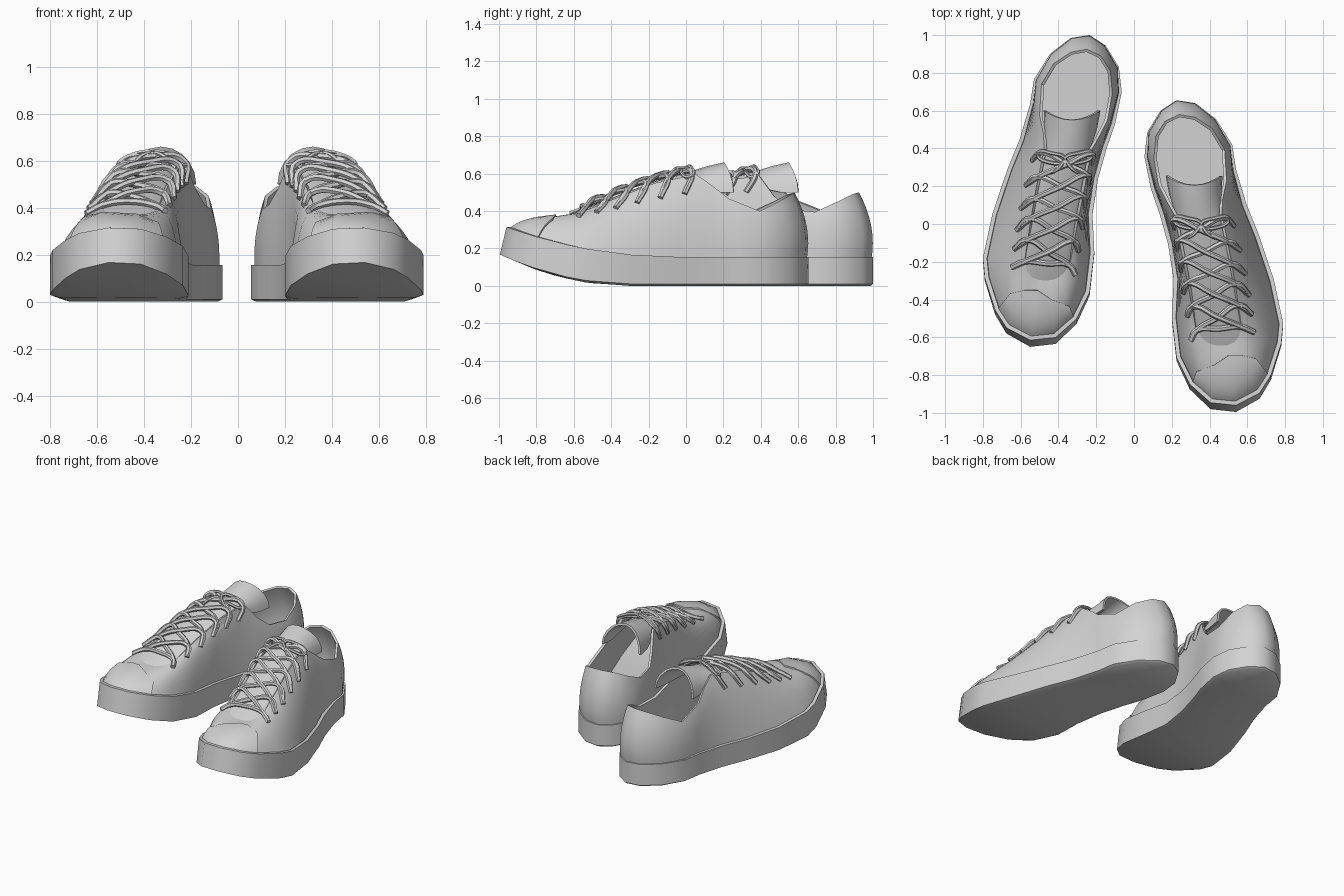
import bpy, bmesh, math
from mathutils import Vector

cube = bpy.data.objects.get("Cube")
if cube:
    bpy.data.objects.remove(cube, do_unlink=True)

grey = bpy.data.materials.new("plain grey")
grey.use_nodes = True
grey.diffuse_color = (0.65, 0.65, 0.65, 1)
grey.node_tree.nodes["Principled BSDF"].inputs["Base Color"].default_value = (0.65, 0.65, 0.65, 1)

# Sole outline, anticlockwise from the heel: down the inner side, round the toe, up the outer side
OUTLINE = [(.235, 1), (.15, .945), (.08, .83), (.065, .7), (.1, .53), (.145, .4),
           (.19, .24), (.22, .05), (.21, -.16), (.235, -.38), (.305, -.53), (.415, -.635),
           (.55, -.65), (.675, -.58), (.735, -.48), (.79, -.3), (.8, -.19), (.75, .05),
           (.67, .29), (.605, .45), (.55, .635), (.53, .765), (.445, .9), (.335, .985)]
# Matching points on the collar and lacing edge
RIM = [(.25, .925, .5), (.175, .89, .49), (.125, .81, .45), (.115, .69, .395),
       (.14, .55, .41), (.18, .47, .48), (.225, .39, .59), (.26, .2, .56),
       (.3, 0, .49), (.34, -.22, .395), (.4, -.27, .375), (.44, -.28, .37),
       (.5, -.28, .37), (.54, -.27, .375), (.56, -.24, .385), (.58, -.2, .4),
       (.55, 0, .48), (.52, .18, .55), (.475, .4, .595), (.48, .48, .54),
       (.5, .575, .465), (.49, .74, .4), (.425, .85, .455), (.335, .91, .49)]
RIM = [Vector(p) for p in RIM]
COUNT = len(OUTLINE)
# How far up the upper the toe cap reaches at each outline point
CAP_POINTS = range(10, 15)
CAP_REACH = [.35, .7, .84, .78, .5]


def toe_lift(y):
    return .32 * max(0, .05 - y) ** 2


def edge_lift(y):
    return .177 * max(0, .3 - y) ** 2


def ramp(value):
    return min(1, max(0, value))


def heel(y):
    return ramp((y - .45) / .4)


def inset(ring, width, drop=0):
    """Move a ring inward, less so round the heel."""
    result = []
    for i, p in enumerate(ring):
        along = ring[(i + 1) % COUNT] - ring[i - 1]
        inward = Vector((-along.y, along.x, 0)).normalized()
        result.append(p + inward * width * (1 - .6 * heel(p.y)) - Vector((0, 0, drop)))
    return result


sole_low = [Vector((x, y, toe_lift(y) + .01)) for x, y in OUTLINE]
sole_high = [Vector((x, y + .22 * edge_lift(y), .155 + edge_lift(y))) for x, y in OUTLINE]
foot_ring = inset(sole_high, .024, .015)


def surface(i, t):
    """Point on the upper: i runs round the shoe, t from sole to rim."""
    k = int(i) % COUNT
    n = (k + 1) % COUNT
    f = i - int(i)
    low = foot_ring[k].lerp(foot_ring[n], f)
    rim = RIM[k].lerp(RIM[n], f)
    back = heel(low.y)
    toe = ramp((-.2 - low.y) / .3)
    width = (rim - low).xy.length
    bulge = low + (rim - low) * (.4 - .15 * toe - .9 * back)
    bulge.z = low.z + (rim.z - low.z) * min(1.04, .85 - width + .5 * toe - .3 * back)
    return low.lerp(bulge, t).lerp(bulge.lerp(rim, t), t)


def place(p, side):
    if side == "right":
        return Vector((-p.x, p.y, p.z))
    return Vector((p.x - .01, p.y - .345, p.z))


def finish(name, data, thickness=0, offset=-1):
    """Bake modifiers or bevels to a mesh, then shade and colour it."""
    temp = bpy.data.objects.new(name + "_draft", data)
    bpy.context.collection.objects.link(temp)
    if thickness:
        shell = temp.modifiers.new("shell", "SOLIDIFY")
        shell.thickness = thickness
        shell.offset = offset
    graph = bpy.context.evaluated_depsgraph_get()
    mesh = bpy.data.meshes.new_from_object(temp.evaluated_get(graph))
    bpy.data.objects.remove(temp, do_unlink=True)
    mesh.shade_smooth()
    mesh.set_sharp_from_angle(angle=math.radians(48))
    mesh.materials.clear()
    mesh.materials.append(grey)
    bpy.context.collection.objects.link(bpy.data.objects.new(name, mesh))


def loft(name, rows, side, closed=False, capped=False, thickness=0, offset=-1):
    bm = bmesh.new()
    grid = [[bm.verts.new(place(p, side)) for p in row] for row in rows]
    n = len(rows[0])
    for a, b in zip(grid, grid[1:]):
        for i in range(n if closed else n - 1):
            j = (i + 1) % n
            bm.faces.new((a[i], a[j], b[j], b[i]))
    if capped:
        # Cross strips from the inner side to the outer side
        for ring in (grid[0], grid[-1]):
            for i in range(n // 2):
                corners = [ring[i], ring[i + 1], ring[n - i - 1], ring[-i]]
                bm.faces.new(list(dict.fromkeys(corners)))
        bmesh.ops.recalc_face_normals(bm, faces=bm.faces)
    elif side == "right":
        bmesh.ops.reverse_faces(bm, faces=bm.faces)
    mesh = bpy.data.meshes.new(name)
    bm.to_mesh(mesh)
    bm.free()
    finish(name, mesh, thickness, offset)


def cords(name, paths, side, radius):
    curve = bpy.data.curves.new(name, "CURVE")
    curve.dimensions = "3D"
    curve.bevel_depth = radius
    curve.bevel_resolution = 1
    curve.resolution_u = 5
    curve.use_fill_caps = True
    for points, cyclic in paths:
        spline = curve.splines.new("BEZIER")
        spline.bezier_points.add(len(points) - 1)
        spline.use_cyclic_u = cyclic
        for knot, p in zip(spline.bezier_points, points):
            knot.co = place(p, side)
            knot.handle_left_type = knot.handle_right_type = "AUTO"
    finish(name, curve)


def tongue_rows():
    # Centre, half width and sideways droop along the tongue, arched across
    spine = [(.48, -.34, .35, .1, .01), (.465, -.24, .398, .12, .02), (.425, 0, .49, .14, .05),
             (.39, .18, .56, .145, .06), (.352, .37, .612, .125, .09), (.335, .46, .64, .14, .14),
             (.328, .55, .66, .15, .16)]
    angles = [math.pi * s / 10 for s in range(-5, 6)]
    return [[Vector((x + half * math.sin(a), y + .05 * math.sin(a) ** 2 * ramp(y * 2),
                     z - droop * (1 - math.cos(a)))) for a in angles]
            for x, y, z, half, droop in spine]


def lace_paths():
    up = Vector((0, 0, .01))
    last = 5

    def over(a, b, rise):
        # From eyelet a over both lacing edges to eyelet b
        edge_a, edge_b = surface(a, 1) + up, surface(b, 1) + up
        middle = (edge_a + edge_b) / 2 + Vector((0, 0, rise))
        return [surface(a, .7) + up, edge_a, middle, edge_b, surface(b, .7) + up], False
    inner = [9 - 2.9 * k / last for k in range(last + 1)]
    outer = [15 + 2.9 * k / last for k in range(last + 1)]
    paths = [over(inner[0], outer[0], .02)]
    for k in range(last):
        paths.append(over(inner[k], outer[k + 1], .018))
        paths.append(over(outer[k], inner[k + 1], .032))
    return paths


def bow_paths():
    knot = Vector((.365, .34, .63))
    paths = []
    for s in (-1, 1):
        loop = [(0, 0, 0), (.07, .035, .0), (.145, .03, -.045), (.08, -.015, -.03)]
        tail = [(0, 0, 0), (.04, -.05, -.005), (.1, -.075, -.06)]
        paths.append(([knot + Vector((s * x, y, z)) for x, y, z in loop], True))
        paths.append(([knot + Vector((s * x, y, z)) for x, y, z in tail], False))
    paths.append(([knot + Vector((0, d, 0)) for d in (-.025, 0, .025)], False))
    return paths


steps = 8
for side in ("left", "right"):
    # Sole with a small bottom chamfer and a raised lip
    loft(side + "_sole", [inset(sole_low, .035, .01), sole_low, sole_high,
                          inset(sole_high, .022), inset(sole_high, .024, .02)],
         side, closed=True, capped=True)
    # Upper from the sole to the collar and lacing edge
    loft(side + "_upper", [[surface(i, s / steps) for i in range(COUNT)] for s in range(steps + 1)],
         side, closed=True, thickness=.016)
    # Toe cap lapped over the front of the upper
    loft(side + "_toe_cap", [[surface(i, reach * s / steps) for i, reach in zip(CAP_POINTS, CAP_REACH)]
                             for s in range(steps + 1)], side, thickness=.01, offset=1)
    loft(side + "_tongue", tongue_rows(), side, thickness=.014)
    cords(side + "_laces", lace_paths(), side, .015)
    cords(side + "_bow", bow_paths(), side, .01)
